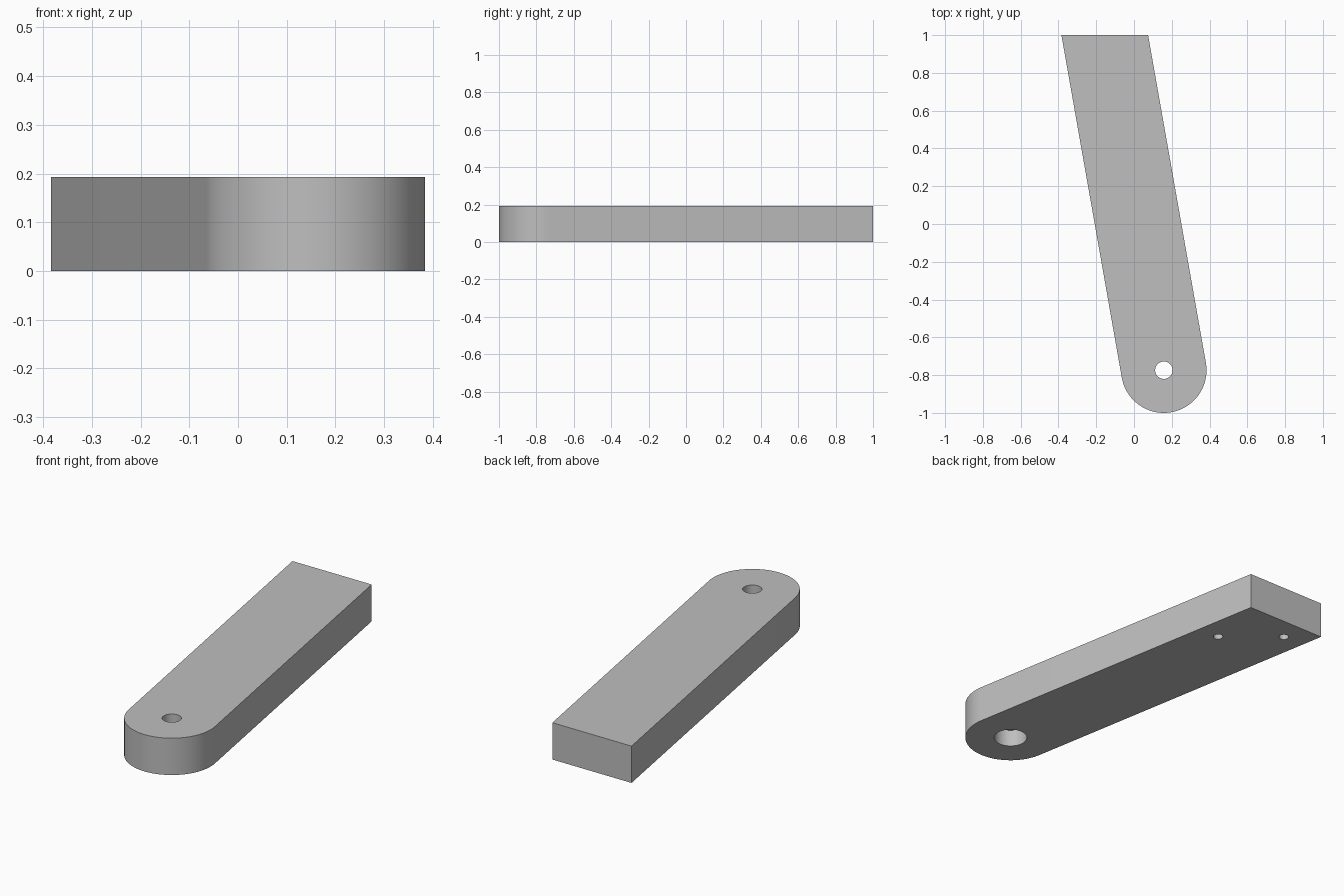
import bpy, bmesh, math
from mathutils import Matrix, Vector

cube = bpy.data.objects.get("Cube")
if cube:
    bpy.data.objects.remove(cube, do_unlink=True)

HEIGHT, RADIUS = 0.193, 0.226
TILT = math.radians(10)
PIVOT = Vector((0.158, -0.774))
ALONG = Vector((-math.sin(TILT), math.cos(TILT)))
ACROSS = Vector((math.cos(TILT), math.sin(TILT)))

grey = bpy.data.materials.new("light_grey")
grey.use_nodes = True
colour = (0.52, 0.52, 0.52, 1)
grey.diffuse_color = colour
grey.node_tree.nodes["Principled BSDF"].inputs["Base Color"].default_value = colour


def add_object(name, bm):
    mesh = bpy.data.meshes.new(name)
    bm.to_mesh(mesh)
    bm.free()
    mesh.materials.append(grey)
    obj = bpy.data.objects.new(name, mesh)
    bpy.context.collection.objects.link(obj)
    return obj


def cut_hole(body, along, across, radius, bottom, top):
    """Drill a vertical hole at a position measured along the arm."""
    spot = PIVOT + ALONG * along + ACROSS * across
    bm = bmesh.new()
    bmesh.ops.create_cone(
        bm, cap_ends=True, segments=48, radius1=radius, radius2=radius,
        depth=top - bottom,
        matrix=Matrix.Translation((spot.x, spot.y, (top + bottom) / 2)))
    cutter = add_object("hole_cutter", bm)
    cutter.hide_render = True
    mod = body.modifiers.new("hole", 'BOOLEAN')
    mod.operation = 'DIFFERENCE'
    mod.solver = 'EXACT'
    mod.object = cutter
    bpy.ops.object.modifier_apply(modifier=mod.name)
    bpy.data.objects.remove(cutter, do_unlink=True)


# Arm: round front end, straight tilted sides, end cut square to y
STEPS = 48
outline = []
for i in range(STEPS + 1):
    a = math.pi * i / STEPS
    outline.append(PIVOT - ACROSS * RADIUS * math.cos(a) - ALONG * RADIUS * math.sin(a))
for edge_point in (outline[-1], outline[0]):
    outline.append(edge_point + ALONG * (1 - edge_point.y) / ALONG.y)

bm = bmesh.new()
base = bm.faces.new([bm.verts.new((p.x, p.y, 0)) for p in outline])
top = bmesh.ops.extrude_face_region(bm, geom=[base])
bmesh.ops.translate(bm, vec=(0, 0, HEIGHT),
                    verts=[v for v in top["geom"] if isinstance(v, bmesh.types.BMVert)])
bmesh.ops.recalc_face_normals(bm, faces=bm.faces)
arm = add_object("arm", bm)
bpy.ops.object.select_all(action='DESELECT')
arm.select_set(True)
bpy.context.view_layer.objects.active = arm

# Pivot hole with a wide counterbore underneath
cut_hole(arm, 0, 0, 0.046, -0.1, HEIGHT + 0.1)
cut_hole(arm, 0, 0, 0.082, -0.1, 0.09)

# Two staggered blind holes underneath, near the flat end
cut_hole(arm, 1.447, 0.107, 0.024, -0.1, 0.1)
cut_hole(arm, 1.697, -0.107, 0.024, -0.1, 0.1)

bpy.ops.object.shade_smooth_by_angle(angle=math.radians(30))
